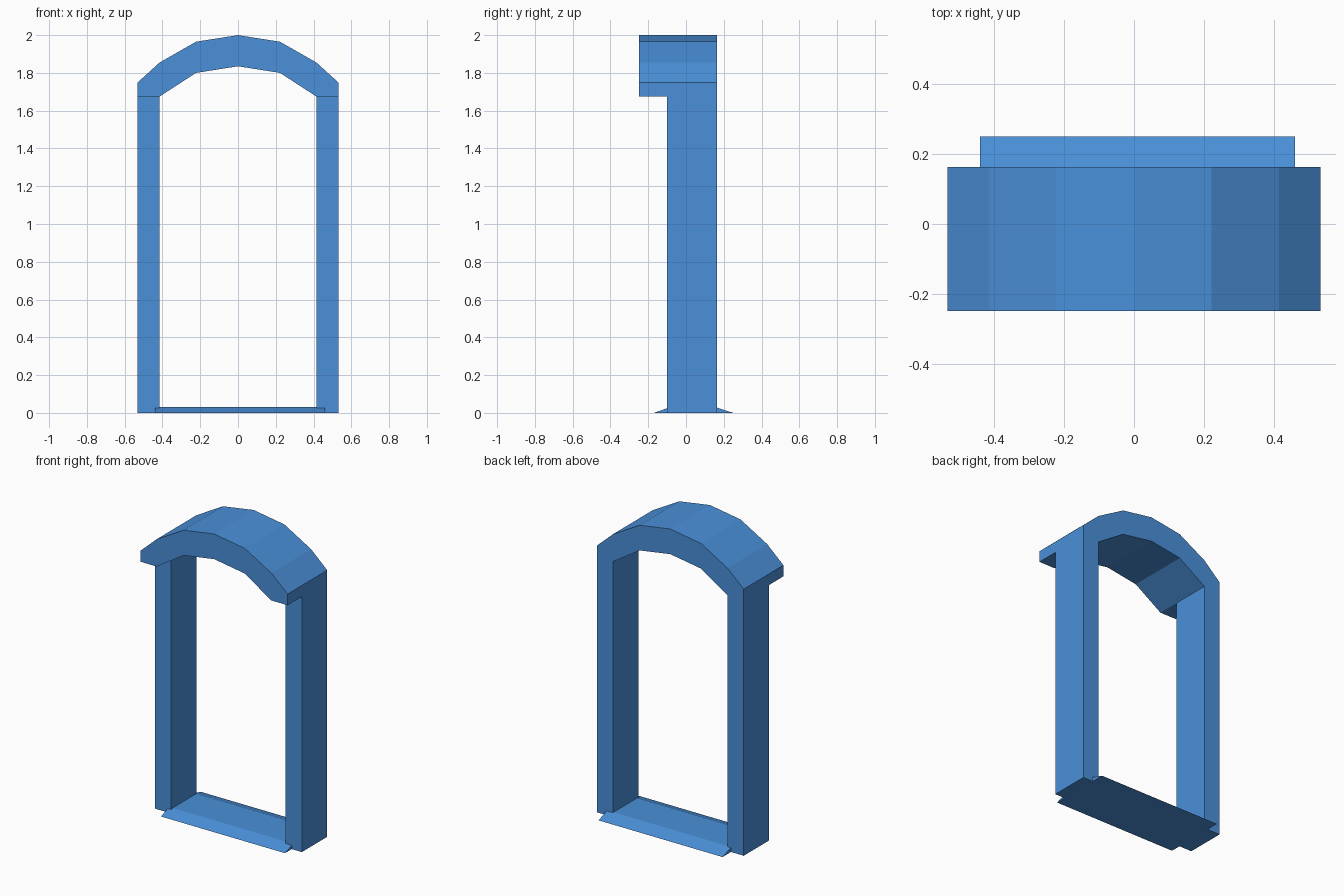
import bpy
import bmesh

cube = bpy.data.objects.get("Cube")
if cube:
    bpy.data.objects.remove(cube, do_unlink=True)

blue = bpy.data.materials.new("frame blue")
blue.use_nodes = True
colour = (0.069, 0.279, 0.694, 1.0)
blue.diffuse_color = colour
blue.node_tree.nodes["Principled BSDF"].inputs["Base Color"].default_value = colour


def extrude_profile(name, points, offset):
    """Close a 3D outline and sweep it along offset into a solid."""
    bm = bmesh.new()
    face = bm.faces.new([bm.verts.new(p) for p in points])
    swept = bmesh.ops.extrude_face_region(bm, geom=[face])["geom"]
    verts = [v for v in swept if isinstance(v, bmesh.types.BMVert)]
    bmesh.ops.translate(bm, verts=verts, vec=offset)
    bmesh.ops.recalc_face_normals(bm, faces=bm.faces)
    mesh = bpy.data.meshes.new(name)
    bm.to_mesh(mesh)
    bm.free()
    mesh.materials.append(blue)
    obj = bpy.data.objects.new(name, mesh)
    bpy.context.collection.objects.link(obj)
    return obj


INNER, OUTER = 0.415, 0.533
FRONT, BACK = -0.10, 0.163
HOOD_FRONT = -0.248
SPRING = 1.675  # height where the hood meets the posts

# Side posts
for name, side in (("left_post", 1), ("right_post", -1)):
    outline = [(side * x, y, 0) for x, y in
               ((INNER, FRONT), (OUTER, FRONT), (OUTER, BACK), (INNER, BACK))]
    extrude_profile(name, outline, (0, 0, SPRING))

# Faceted arched hood, overhanging the posts at the front
outer_half = [(OUTER, 1.748), (INNER, 1.855), (0.222, 1.965)]
inner_half = [(0.222, 1.80), (INNER, SPRING), (OUTER, SPRING)]
right_half = outer_half[::-1]
outline = [(-x, z) for x, z in outer_half] + [(0, 2.0)] + right_half
outline += inner_half[::-1] + [(0, 1.835)] + [(-x, z) for x, z in inner_half]
# Keep the underside running from the left end to the right end
under = outline[7:]
outline = outline[:7] + under
extrude_profile("arched_hood", [(x, HOOD_FRONT, z) for x, z in outline],
                (0, BACK - HOOD_FRONT, 0))

# Threshold with sloped front and back edges
sill = [(-0.17, 0), (-0.085, 0.03), (0.158, 0.03), (0.25, 0)]
extrude_profile("threshold", [(-0.44, y, z) for y, z in sill], (0.9, 0, 0))
